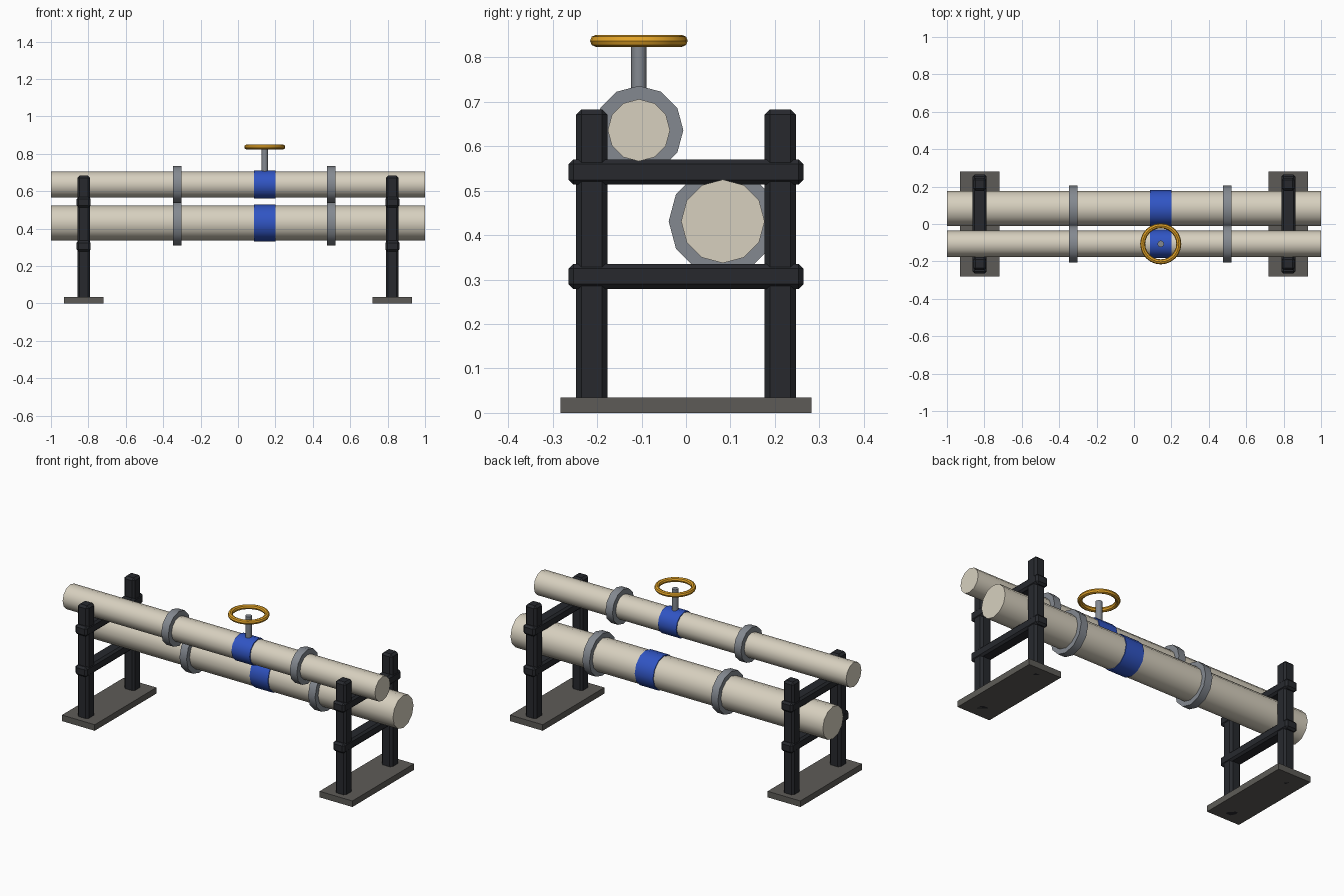
import bpy
import math

if "Cube" in bpy.data.objects:
    bpy.data.objects.remove(bpy.data.objects["Cube"])


def material(name, rgb):
    m = bpy.data.materials.new(name)
    m.diffuse_color = (*rgb, 1)
    m.use_nodes = True
    m.node_tree.nodes["Principled BSDF"].inputs["Base Color"].default_value = m.diffuse_color
    return m


CREAM = material("cream_paint", (0.68, 0.63, 0.52))
BLUE = material("blue_band", (0.03, 0.09, 0.55))
STEEL = material("flange_steel", (0.23, 0.25, 0.28))
BLACK = material("frame_black", (0.02, 0.022, 0.027))
CONCRETE = material("plate_grey", (0.11, 0.105, 0.095))
AMBER = material("wheel_amber", (0.75, 0.36, 0.02))


def finish(name, mat, smooth=False):
    ob = bpy.context.object
    ob.name = name
    ob.data.materials.append(mat)
    if smooth:
        bpy.ops.object.shade_smooth_by_angle(angle=math.radians(40))
    return ob


def box(name, loc, size, mat, bevel=0):
    bpy.ops.mesh.primitive_cube_add(size=1, location=loc)
    bpy.context.object.scale = size
    bpy.ops.object.transform_apply(location=False, rotation=False, scale=True)
    ob = finish(name, mat)
    if bevel:
        mod = ob.modifiers.new("chamfer", 'BEVEL')
        mod.width = bevel
        mod.segments = 1
    return ob


def tube(name, loc, radius, length, mat, along_x=True, sides=12):
    rot = (0, math.pi / 2, 0) if along_x else (0, 0, 0)
    bpy.ops.mesh.primitive_cylinder_add(vertices=sides, radius=radius,
                                        depth=length, location=loc, rotation=rot)
    return finish(name, mat, smooth=True)


# Two support frames: plate, posts through the plate, crossbars
for side, x in (("left", -0.825), ("right", 0.825)):
    box(f"{side}_base_plate", (x, 0, 0.0175), (0.21, 0.564, 0.035), CONCRETE)
    for end, y in (("front", -0.212), ("back", 0.212)):
        box(f"{side}_{end}_post", (x, y, 0.3415), (0.068, 0.07, 0.683), BLACK, 0.012)
    for level, z in (("lower", 0.307), ("upper", 0.542)):
        box(f"{side}_{level}_crossbar", (x, 0, z), (0.075, 0.528, 0.057), BLACK, 0.011)

# Pipes with a coloured band and a pair of flanges each
VALVE_X = 0.143
for label, y, z, r, band_r, flange_r in (
        ("upper", -0.106, 0.636, 0.07, 0.0755, 0.1),
        ("lower", 0.083, 0.431, 0.094, 0.0985, 0.122)):
    tube(f"{label}_pipe", (0, y, z), r, 2.0, CREAM)
    tube(f"{label}_band", (VALVE_X, y, z), band_r, 0.117, BLUE)
    for side, x in (("left", -0.325), ("right", 0.498)):
        tube(f"{label}_{side}_flange", (x, y, z), flange_r, 0.045, STEEL)

# Valve stem and open ring handwheel
tube("valve_stem", (VALVE_X, -0.106, 0.765), 0.0175, 0.13, STEEL, along_x=False)
bpy.ops.mesh.primitive_torus_add(location=(VALVE_X, -0.106, 0.837), major_radius=0.0965,
                                 minor_radius=0.0135, major_segments=24, minor_segments=8)
finish("valve_handwheel", AMBER, smooth=True).data.polygons.foreach_set(
    "use_smooth", [True] * len(bpy.context.object.data.polygons))
